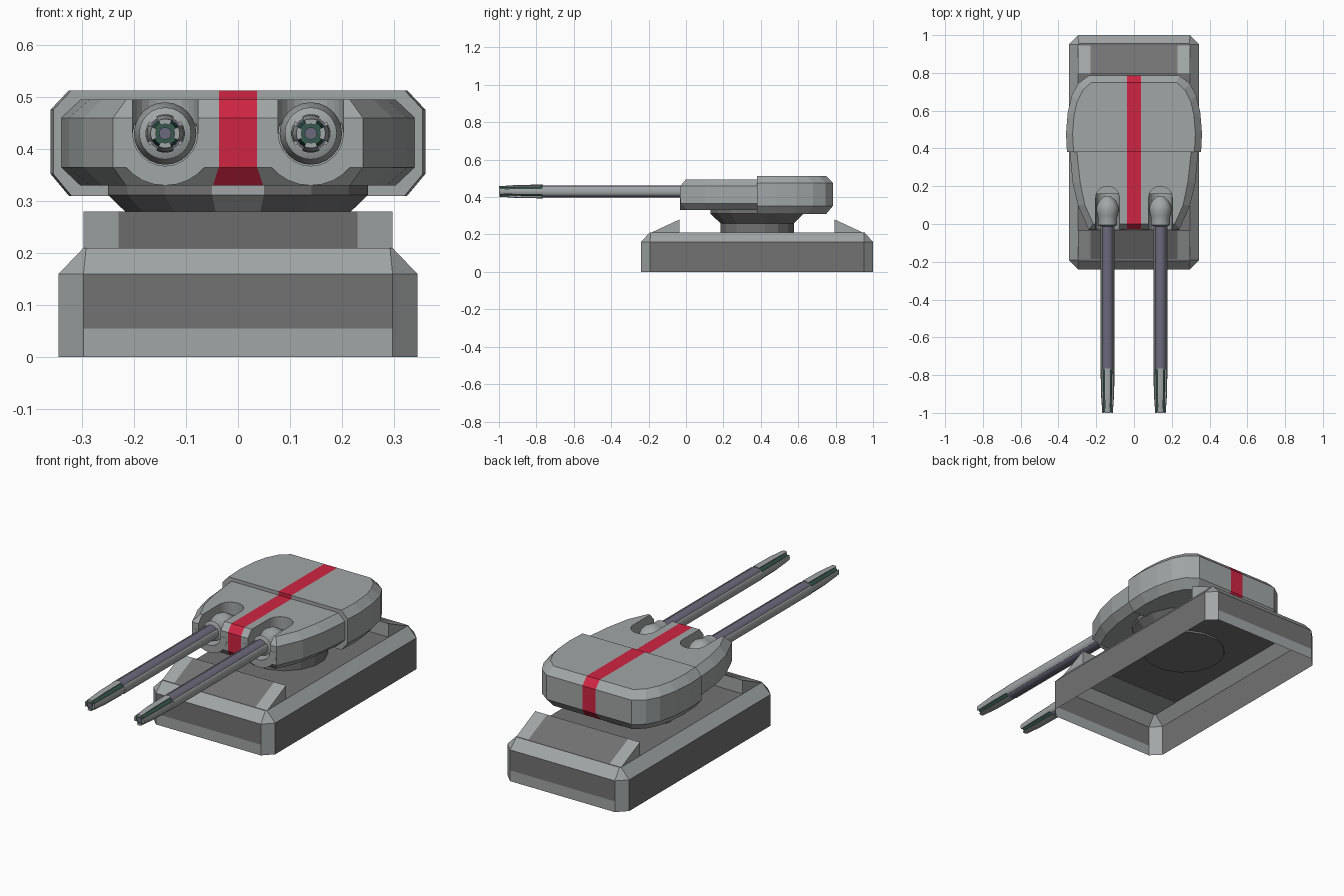
import bpy, bmesh, math

if "Cube" in bpy.data.objects:
    bpy.data.objects.remove(bpy.data.objects["Cube"])

def material(name, rgb):
    m = bpy.data.materials.new(name)
    m.diffuse_color = (*rgb, 1)
    m.use_nodes = True
    m.node_tree.nodes["Principled BSDF"].inputs["Base Color"].default_value = m.diffuse_color
    return m

LIGHT = material("light_grey", (0.36, 0.38, 0.38))
DARK = material("dark_grey", (0.17, 0.17, 0.17))
RED = material("red", (0.62, 0.018, 0.055))
STEEL = material("violet_steel", (0.15, 0.14, 0.20))
GREEN = material("dark_green", (0.035, 0.10, 0.075))


def finish(name, bm, mats, rule=None, smooth=False):
    bmesh.ops.recalc_face_normals(bm, faces=bm.faces)
    for f in bm.faces:
        f.smooth = smooth
        if rule:
            f.material_index = rule(f.calc_center_median(), f.normal)
    me = bpy.data.meshes.new(name)
    bm.to_mesh(me)
    bm.free()
    for m in mats:
        me.materials.append(m)
    ob = bpy.data.objects.new(name, me)
    bpy.context.collection.objects.link(ob)
    if smooth:
        bpy.ops.object.select_all(action='DESELECT')
        ob.select_set(True)
        bpy.context.view_layer.objects.active = ob
        bpy.ops.object.shade_smooth_by_angle(angle=math.radians(35))
    return ob


def loft_bm(rings, bottom=True, top=True):
    bm = bmesh.new()
    vs = [[bm.verts.new(p) for p in r] for r in rings]
    n = len(vs[0])
    for a, b in zip(vs, vs[1:]):
        for i in range(n):
            j = (i + 1) % n
            bm.faces.new((a[i], a[j], b[j], b[i]))
    if bottom:
        bm.faces.new(vs[0][::-1])
    if top:
        bm.faces.new(vs[-1])
    return bm


def mirrored(half, z):
    return [(x, y, z) for x, y in half] + [(-x, y, z) for x, y in reversed(half)]


def ring_y(cx, cz, r, y, n=24):
    return [(cx + r * math.cos(2 * math.pi * i / n), y, cz + r * math.sin(2 * math.pi * i / n))
            for i in range(n)]


def ring_z(cy, r, z, n):
    o = math.pi / n
    return [(r * math.sin(o + 2 * math.pi * i / n), cy - r * math.cos(o + 2 * math.pi * i / n), z)
            for i in range(n)]


# Base hull: open underneath, bevelled corners and shoulders
outer = [(0.297, -0.24), (0.345, -0.192), (0.345, 0.952), (0.297, 1.0)]
inner = [(0.292, -0.195), (0.297, -0.19), (0.297, 0.95), (0.292, 0.955)]

def hull_rule(c, n):
    if n.z > 0.9 or n.z < -0.9 or abs(n.x) > 0.95:
        return 1
    return int(abs(n.y) > 0.95 and c.z > 0.055)

finish("base_hull", loft_bm([mirrored(outer, 0), mirrored(outer, 0.055), mirrored(outer, 0.16),
                             mirrored(inner, 0.21)], bottom=False), [LIGHT, DARK], hull_rule)

# Sloped ridges at both ends of the base, with a dark middle panel
for name, s in (("front_ridge", 1), ("rear_ridge", -1)):
    tri = [(-0.19, 0.208), (-0.035, 0.28), (-0.035, 0.208)]
    rings = [[(x, 0.38 + s * (y - 0.38), z) for y, z in tri] for x in (-0.297, -0.23, 0.23, 0.297)]
    finish(name, loft_bm(rings), [LIGHT, DARK], lambda c, n: int(abs(c.x) < 0.1 and n.z > 0.5))

# Turning pedestal
finish("pedestal", loft_bm([ring_z(0.38, r, z, 16) for r, z in
                            ((0.2, 0.2), (0.2, 0.26), (0.255, 0.312), (0.255, 0.34))]),
       [LIGHT, DARK], lambda c, n: int(not (abs(c.x) < 0.01 and c.y < 0.2 and c.z > 0.26)))


# Turret halves with a red centre stripe
def turret_part(name, out, inn, levels):
    bm = loft_bm([mirrored(o, z) for o, z in zip((inn, out, out, inn), levels)])
    w = 0.037
    for s in (-1, 1):
        bmesh.ops.bisect_plane(bm, geom=bm.verts[:] + bm.edges[:] + bm.faces[:],
                               plane_co=(s * w, 0, 0), plane_no=(1, 0, 0))
    for v in bm.verts:
        if abs(abs(v.co.x) - w) < 1e-4 and v.co.z < levels[0] + 1e-4:
            v.co.x *= 1.3
    return finish(name, bm, [LIGHT, RED], lambda c, n: int(abs(c.x) < 0.02 and n.z > -0.9))

turret_front = turret_part("turret_front",
                           [(0.24, -0.03), (0.297, 0.1), (0.325, 0.22), (0.34, 0.385)],
                           [(0.215, 0.0), (0.26, 0.1), (0.285, 0.22), (0.303, 0.385)],
                           (0.33, 0.365, 0.46, 0.495))
turret_part("turret_rear",
            [(0.355, 0.38), (0.36, 0.48), (0.351, 0.59), (0.33, 0.68), (0.295, 0.745), (0.24, 0.785)],
            [(0.32, 0.38), (0.325, 0.48), (0.317, 0.58), (0.30, 0.65), (0.27, 0.71), (0.225, 0.75)],
            (0.31, 0.352, 0.476, 0.513))


def cut(ob, cutter):
    mod = ob.modifiers.new("cut", 'BOOLEAN')
    mod.operation = 'DIFFERENCE'
    mod.solver = 'EXACT'
    mod.object = cutter
    bpy.context.view_layer.update()
    me = bpy.data.meshes.new_from_object(ob.evaluated_get(bpy.context.evaluated_depsgraph_get()))
    ob.modifiers.clear()
    ob.data = me


def sector(cx, cz, r0, r1, a, half, y, n=5):
    angs = [math.radians(a - half + 2 * half * i / n) for i in range(n + 1)]
    return ([(cx + r1 * math.cos(t), y, cz + r1 * math.sin(t)) for t in angs] +
            [(cx + r0 * math.cos(t), y, cz + r0 * math.sin(t)) for t in reversed(angs)])


GZ = 0.43
for side, gx in (("left", -0.14), ("right", 0.14)):
    # Rounded chin below each gun
    arc = [math.pi * (1 + i / 14) for i in range(15)]
    boss = finish(side + "_gun_chin", loft_bm(
        [[(gx + 0.1 * math.cos(t), y, GZ + 0.1 * math.sin(t)) for t in arc] for y in (-0.031, 0.2)]),
        [LIGHT])

    # Gun slot, open to the front and the top
    end = [math.pi * i / 12 for i in range(13)]
    plan = [(0.063, -0.1)] + [(0.063 * math.cos(t), 0.137 + 0.063 * math.sin(t)) for t in end] + [(-0.063, -0.1)]
    slot = finish("slot_cutter", loft_bm([[(gx + x, y, z) for x, y in plan] for z in (0.43, 0.6)]), [LIGHT])
    trough = finish("trough_cutter", loft_bm([ring_y(gx, GZ, 0.0625, y) for y in (-0.1, 0.16)]), [LIGHT])
    for c in (slot, trough):
        c.hide_render = True
        for target in (turret_front, boss):
            cut(target, c)
    for c in (slot, trough):
        bpy.data.objects.remove(c)

    # Ball mount and collar
    prof = [(0.02, 0.145), (0.042, 0.125), (0.056, 0.1), (0.06, 0.075), (0.054, 0.045),
            (0.05, 0.03), (0.05, -0.005), (0.036, -0.012)]
    finish(side + "_gun_mount", loft_bm([ring_y(gx, GZ, r, y) for r, y in prof]), [LIGHT], smooth=True)

    # Barrel with side rails
    finish(side + "_barrel", loft_bm([ring_y(gx, GZ, 0.033, y) for y in (0.0, -0.77)]), [STEEL], smooth=True)
    for k, a in enumerate((0, 180)):
        finish(f"{side}_barrel_rail_{k}", loft_bm(
            [sector(gx, GZ, 0.028, 0.038, a, 38, y) for y in (0.0, -0.77)]), [LIGHT])

    # Muzzle: green core, steel bore and four tapered prongs
    finish(side + "_muzzle_core", loft_bm(
        [ring_y(gx, GZ, r, y) for r, y in ((0.029, -0.76), (0.023, -0.995))]), [GREEN], smooth=True)
    finish(side + "_bore", loft_bm([ring_y(gx, GZ, 0.012, y, 12) for y in (-0.9, -0.998)]), [STEEL])
    for k in range(4):
        finish(f"{side}_muzzle_prong_{k}", loft_bm(
            [sector(gx, GZ, r0, r1, 90 * k, 27, y) for r0, r1, y in
             ((0.022, 0.037, -0.765), (0.02, 0.035, -0.9), (0.018, 0.028, -1.0))]), [LIGHT])
